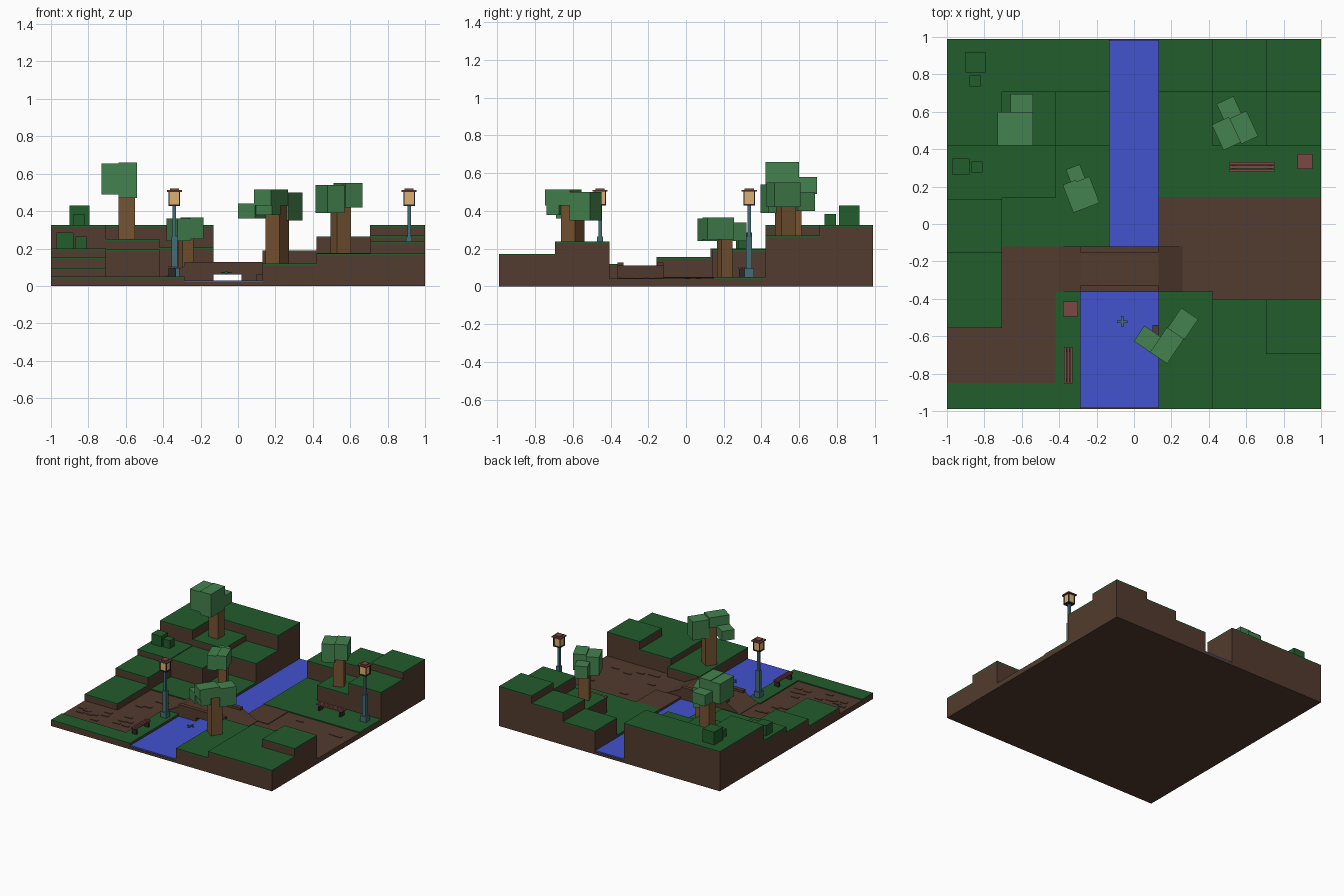
import bpy, bmesh, math, random
from mathutils import Matrix, Vector

if "Cube" in bpy.data.objects:
    bpy.data.objects.remove(bpy.data.objects["Cube"])

random.seed(4)


def material(name, rgb):
    lin = [((c / 255 + 0.055) / 1.055) ** 2.4 for c in rgb]
    m = bpy.data.materials.new(name)
    m.diffuse_color = (*lin, 1)
    m.use_nodes = True
    m.node_tree.nodes["Principled BSDF"].inputs["Base Color"].default_value = m.diffuse_color
    return m


SOIL = material("soil brown", (82, 59, 46))
GRASS = material("grass green", (34, 93, 44))
LEAF = material("leaf green", (67, 130, 78))
BARK = material("bark brown", (118, 84, 50))
WATER = material("water blue", (66, 82, 205))
METAL = material("teal metal", (68, 108, 118))
GLOW = material("lantern yellow", (222, 176, 114))
WOOD = material("red wood", (124, 73, 67))
DARK = material("dark iron", (44, 40, 42))


def finish(name, bm, mat):
    bmesh.ops.recalc_face_normals(bm, faces=bm.faces)
    me = bpy.data.meshes.new(name)
    bm.to_mesh(me)
    bm.free()
    me.materials.append(mat)
    ob = bpy.data.objects.new(name, me)
    bpy.context.collection.objects.link(ob)
    return ob


def boxes(name, mat, items, origin=(0, 0, 0), turn=0):
    """One object made of boxes (x0, x1, y0, y1, z0, z1), turned about z."""
    bm = bmesh.new()
    for x0, x1, y0, y1, z0, z1 in items:
        mtx = Matrix.Translation(((x0 + x1) / 2, (y0 + y1) / 2, (z0 + z1) / 2))
        mtx = mtx @ Matrix.Diagonal((x1 - x0, y1 - y0, z1 - z0, 1))
        bmesh.ops.create_cube(bm, size=1, matrix=mtx)
    ob = finish(name, bm, mat)
    ob.location = origin
    ob.rotation_euler.z = math.radians(turn)
    return ob


def extrude_y(name, mat, profile, y0, y1):
    bm = bmesh.new()
    face = bm.faces.new([bm.verts.new((x, y0, z)) for x, z in profile])
    out = bmesh.ops.extrude_face_region(bm, geom=[face])["geom"]
    moved = [v for v in out if isinstance(v, bmesh.types.BMVert)]
    bmesh.ops.translate(bm, vec=Vector((0, y1 - y0, 0)), verts=moved)
    return finish(name, bm, mat)


# Terraced ground: x0, x1, y0, y1, top
W, A, B, C = -1, -.705, -.42, -.13          # left column lines
D, E, F, G = .13, .42, .705, 1              # right column lines
terraces = [
    (W, G - 1.13, F, .99, .325), (W, A, .42, F, .325),
    (A, B, .42, F, .25), (B, C, .42, F, .205),
    (W, A, .13, .42, .2), (A, B, .14, .42, .195), (W, A, -.155, .13, .155),
    (W, A, -.555, -.155, .095), (A, C, -.12, .14, .05), (B, C, .14, .42, .05),
    (W, B, -.99, -.85, .05), (B, -.285, -.99, -.36, .05),
    (D, E, F, .99, .19), (E, F, F, .99, .265), (F, G, F, .99, .325),
    (E, F, .42, F, .175), (F, G, .42, F, .27),
    (D, E, .42, F, .05), (D, G, .145, .42, .05),
    (D, E, -.99, -.36, .12), (E, G, -.99, -.695, .172),
    (E, F, -.695, -.405, .172), (F, G, -.695, -.405, .237)]
boxes("soil_terraces", SOIL, [(a, b, c, d, 0, z - .01) for a, b, c, d, z in terraces])
boxes("grass_caps", GRASS, [(a, b, c, d, z - .01, z) for a, b, c, d, z in terraces])

# Paths, river bed and water
boxes("paths", SOIL, [(W, A, -.85, -.555, 0, .042), (A, B, -.85, -.12, 0, .042),
                      (B, -.285, -.36, -.12, 0, .042), (D, .355, -.12, .145, 0, .047),
                      (.355, G, -.12, .145, 0, .042), (D, G, -.405, -.12, 0, .042)])
boxes("river_bed", SOIL, [(-.285, D, -.99, -.12, 0, .02), (C, D, -.12, .99, 0, .02)])
boxes("river_water", WATER, [(-.285, D, -.985, -.12, .02, .03), (C, D, -.12, .985, .02, .03)])
boxes("bank_step", SOIL, [(.1, .135, -.6, -.54, .02, .06)])

# Flat stones scattered on the paths
stones = []
for xa, xb, ya, yb in ((.4, .95, -.37, .1), (-.67, -.47, -.8, -.17), (-.95, -.7, -.8, -.6)):
    for i in range(9):
        x, y = random.uniform(xa, xb), random.uniform(ya, yb)
        stones.append((x - .03, x + .03, y - .012, y + .012, .04, .046))
boxes("path_stones", SOIL, stones)

# Bridge: ramped deck with a square opening, and low rails
extrude_y("bridge_deck", SOIL, [
    (-.4, .01), (-.4, .045), (-.28, .11), (.13, .11), (.26, .045), (.26, .01),
    (.02, .01), (.02, .06), (-.13, .06), (-.13, .01)], -.36, -.12)
boxes("bridge_rails", SOIL, [(-.285, .13, y, y + .033, .1, .128) for y in (-.363, -.153)])


# Trees: trunk plus clustered leaf boxes, each turned about its own centre
def tree(name, at, turn, trunk, leaves):
    x, y, z, half, height = trunk
    boxes(name + "_trunk", BARK, [(x - half, x + half, y - half, y + half, z, height)], (*at, 0), turn)
    boxes(name + "_leaves", LEAF, leaves, (*at, 0), turn)


tree("hill_tree", (-.63, .56), 0, (.035, .01, .24, .043, .55),
     [(-.1, -.01, -.14, .04, .49, .655), (-.01, .09, -.14, .04, .47, .66),
      (-.03, .09, .04, .135, .49, .58)])
tree("bench_tree", (.54, .5), 25, (.02, .02, .17, .042, .45),
     [(-.1, 0, -.07, .08, .39, .54), (0, .1, -.08, .07, .42, .55),
      (-.03, .07, .07, .17, .40, .5)])
tree("bank_tree", (-.29, .18), 21, (.02, .02, .045, .032, .3),
     [(-.075, 0, -.1, .06, .24, .36), (0, .075, -.1, .05, .25, .365),
      (-.03, .05, .05, .13, .24, .34)])
tree("front_tree", (.21, -.6), -34, (.0, .0, .11, .045, .44),
     [(-.055, .055, -.14, .02, .43, .515), (-.05, .06, .02, .15, .35, .5),
      (-.16, -.05, -.14, -.04, .36, .44), (-.055, .055, -.13, -.05, .38, .45)])

# Bushes
boxes("bushes", GRASS, [
    (-.9, -.795, .81, .92, .32, .43), (-.88, -.82, .735, .795, .32, .385),
    (-.97, -.88, .265, .35, .195, .285), (-.87, -.81, .275, .335, .195, .265)])


# Street lamps
def lamp(name, x, y):
    def ring(h, z0, z1):
        return (-h, h, -h, h, z0, z1)
    at = (x, y, .045)
    boxes(name + "_post", METAL, [ring(.026, 0, .05), ring(.016, .05, .22), ring(.009, .22, .385)], at)
    boxes(name + "_glass", GLOW, [ring(.026, .39, .46)], at)
    corners = [(sx * .028 - .003, sx * .028 + .003, sy * .028 - .003, sy * .028 + .003, .39, .46)
               for sx in (-1, 1) for sy in (-1, 1)]
    boxes(name + "_frame", DARK, corners + [ring(.031, .383, .391)], at)
    boxes(name + "_cap", WOOD, [ring(.04, .458, .467), ring(.024, .467, .475)], at)


lamp("left_lamp", -.34, -.455)
lamp("right_lamp", .915, .335)


# Slatted benches
def bench(name, at, turn, length, width):
    h, s = length / 2, width / 3
    slats = [(-h, h, -width / 2 + i * s + .002, -width / 2 + (i + 1) * s - .002, .045, .055)
             for i in range(3)]
    boxes(name + "_slats", WOOD, slats, at, turn)
    legs = [(sx * h * .8 - .008, sx * h * .8 + .008, -width * .42, width * .42, 0, .045)
            for sx in (-1, 1)]
    boxes(name + "_legs", DARK, legs, at, turn)


bench("right_bench", (.63, .305, .048), 0, .24, .058)
bench("left_bench", (-.352, -.755, .048), 90, .195, .048)

# Small crossed insect hovering above the water
boxes("hovering_insect", METAL, [(-.028, .028, -.006, .006, .068, .074),
                                 (-.006, .006, -.03, .03, .066, .076)], (-.063, -.522, 0))
